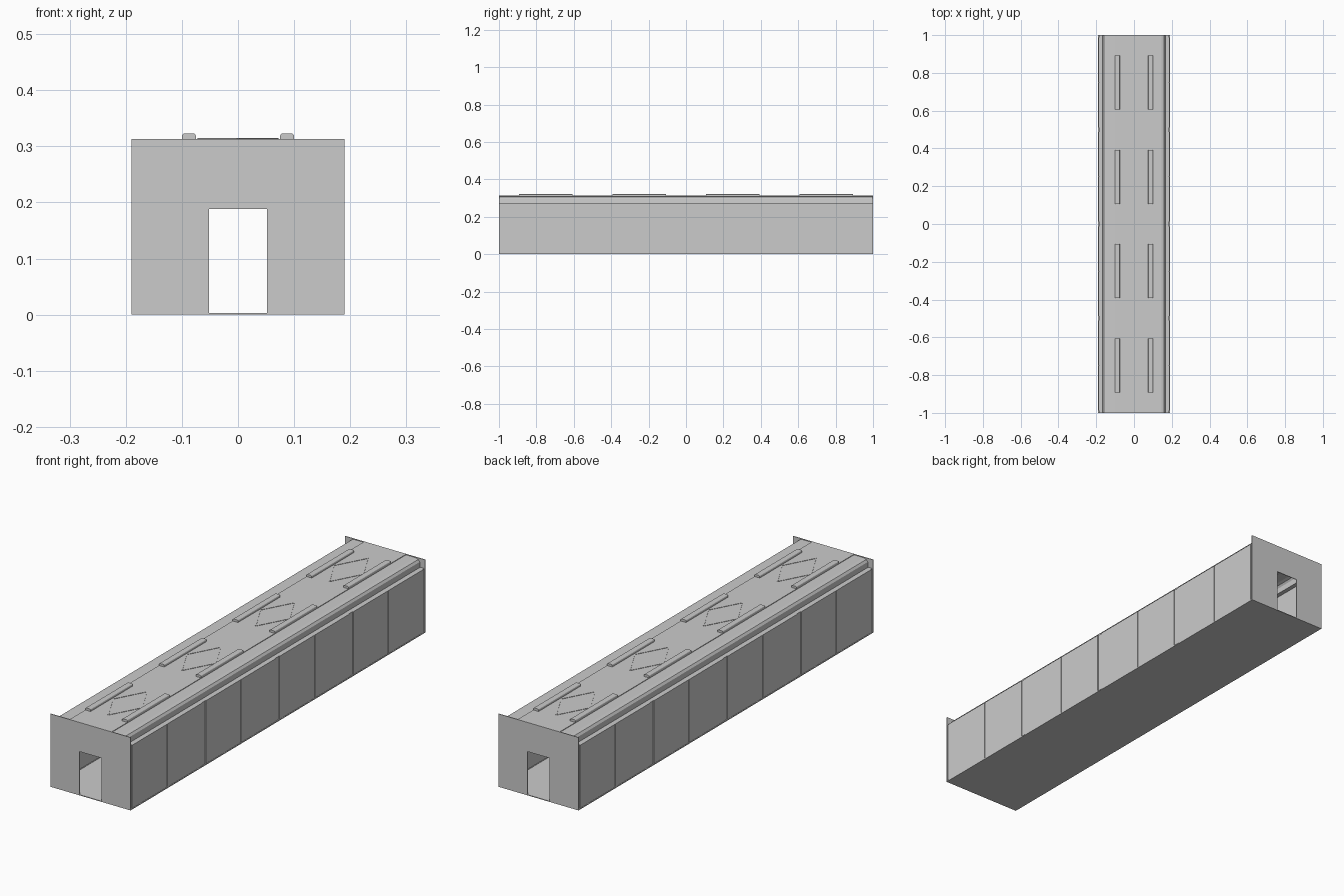
import bpy, bmesh, math
from mathutils import Matrix

if "Cube" in bpy.data.objects:
    bpy.data.objects.remove(bpy.data.objects["Cube"])


def finish(bm, name, smooth=False):
    me = bpy.data.meshes.new(name)
    bm.to_mesh(me)
    bm.free()
    ob = bpy.data.objects.new(name, me)
    bpy.context.collection.objects.link(ob)
    return ob


def box(name, x0, x1, y0, y1, z0, z1, rot=0.0):
    bm = bmesh.new()
    bmesh.ops.create_cube(bm, size=1)
    bmesh.ops.scale(bm, vec=(x1 - x0, y1 - y0, z1 - z0), verts=bm.verts)
    m = Matrix.Translation(((x0 + x1) / 2, (y0 + y1) / 2, (z0 + z1) / 2))
    bm.transform(m @ Matrix.Rotation(rot, 4, 'Z'))
    return finish(bm, name)


def extrude_outline(name, pts, y0, y1):
    """Closed x-z outline extruded along y."""
    bm = bmesh.new()
    face = bm.faces.new([bm.verts.new((x, y0, z)) for x, z in pts])
    res = bmesh.ops.extrude_face_region(bm, geom=[face])
    new = [v for v in res["geom"] if isinstance(v, bmesh.types.BMVert)]
    bmesh.ops.translate(bm, vec=(0, y1 - y0, 0), verts=new)
    bmesh.ops.recalc_face_normals(bm, faces=bm.faces)
    return finish(bm, name)


def sheet(name, pts, y0, y1, thickness):
    """Open x-z profile swept along y, thickened inward."""
    bm = bmesh.new()
    a = [bm.verts.new((x, y0, z)) for x, z in pts]
    b = [bm.verts.new((x, y1, z)) for x, z in pts]
    for i in range(len(pts) - 1):
        bm.faces.new((a[i], b[i], b[i + 1], a[i + 1]))
    ob = finish(bm, name)
    s = ob.modifiers.new("thickness", 'SOLIDIFY')
    s.thickness = thickness
    s.offset = -1
    s.use_even_offset = True
    return ob


# Hollow body: side walls, shoulder ledges and stepped roof
half = [(0.186, 0.002), (0.186, 0.275), (0.167, 0.275), (0.165, 0.297),
        (0.158, 0.306), (0.145, 0.310), (0.1, 0.3105), (0.1, 0.313)]
profile = half + [(-x, z) for x, z in reversed(half)]
sheet("body_shell", profile, -0.998, 0.998, 0.002)

# Floor slab
box("floor", -0.183, 0.183, -1, 1, 0, 0.003)

# End walls with doorways
door = [(-0.19, 0), (-0.052, 0), (-0.052, 0.188), (0.052, 0.188),
        (0.052, 0), (0.19, 0), (0.19, 0.313), (-0.19, 0.313)]
for name, y in (("front_end_wall", -1), ("back_end_wall", 0.997)):
    extrude_outline(name, door, y, y + 0.003)

for s in (-1, 1):
    # Side wall panels, wide gap every half unit and thin seam between
    for i in range(8):
        y0 = -1 + i * 0.25 + (0.012 if i % 2 == 0 else 0.002)
        y1 = -0.75 + i * 0.25 - (0.012 if i % 2 else 0.002)
        x = sorted((s * 0.185, s * 0.189))
        box("side_panel", *x, y0, y1, 0.005, 0.275)
    # Lower sill and top ledge strips
    x = sorted((s * 0.182, s * 0.19))
    box("side_sill", *x, -1, 1, 0, 0.005)

for yc in (-0.75, -0.25, 0.25, 0.75):
    # Roof rails with rounded top
    for s in (-1, 1):
        c, w, r = s * 0.0875, 0.0125, 0.005
        outline = [(c - w, 0.311), (c + w, 0.311)]
        for k in range(4):
            t = math.radians(30 * k)
            outline.append((c + w - r + r * math.cos(t), 0.318 + r * math.sin(t)))
        for k in range(4):
            t = math.radians(90 + 30 * k)
            outline.append((c - w + r + r * math.cos(t), 0.318 + r * math.sin(t)))
        extrude_outline("roof_rail", outline, yc - 0.143, yc + 0.143)
    # Thin raised diamond between the rails
    a, b = 0.07, 0.13
    length, ang = math.hypot(a, b), math.atan2(a, b)
    for sx in (-1, 1):
        for sy in (-1, 1):
            cx, cy = sx * a / 2, yc + sy * b / 2
            box("roof_diamond_rib", cx - 0.002, cx + 0.002, cy - length / 2,
                cy + length / 2, 0.312, 0.3145, rot=sx * sy * ang)
